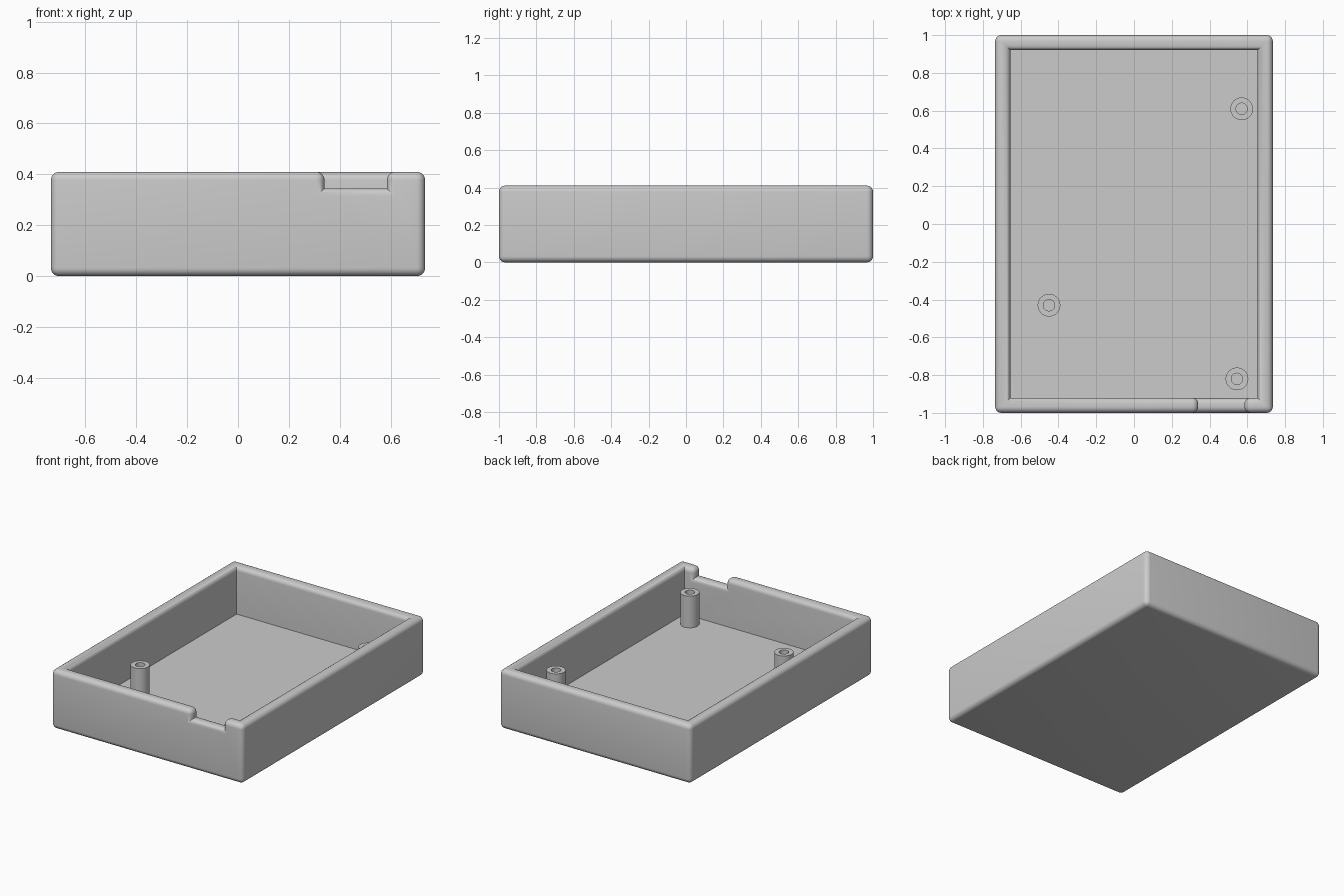
import bpy, bmesh
from mathutils import Vector

if "Cube" in bpy.data.objects:
    bpy.data.objects.remove(bpy.data.objects["Cube"], do_unlink=True)

# One plain grey plastic
grey = bpy.data.materials.new("grey plastic")
grey.use_nodes = True
GREY = (0.6, 0.6, 0.6, 1)
grey.diffuse_color = GREY
grey.node_tree.nodes["Principled BSDF"].inputs["Base Color"].default_value = GREY

WIDTH, LENGTH, HEIGHT = 1.47, 2.0, 0.41
WALL, FLOOR, ROUND = 0.08, 0.08, 0.037
NOTCH_X, NOTCH_Z = (0.34, 0.585), 0.345


def add_object(name, bm):
    mesh = bpy.data.meshes.new(name)
    bm.to_mesh(mesh)
    bm.free()
    mesh.materials.append(grey)
    obj = bpy.data.objects.new(name, mesh)
    bpy.context.collection.objects.link(obj)
    return obj


def add_box(name, low, high):
    low, high = Vector(low), Vector(high)
    bm = bmesh.new()
    bmesh.ops.create_cube(bm, size=1)
    bmesh.ops.scale(bm, vec=high - low, verts=bm.verts)
    bmesh.ops.translate(bm, vec=(low + high) / 2, verts=bm.verts)
    return add_object(name, bm)


def smooth(obj):
    bpy.ops.object.select_all(action="DESELECT")
    obj.select_set(True)
    bpy.context.view_layer.objects.active = obj
    bpy.ops.object.shade_smooth_by_angle(angle=0.6)


def cut(obj, cutter):
    mod = obj.modifiers.new("cut", "BOOLEAN")
    mod.operation, mod.solver, mod.object = "DIFFERENCE", "EXACT", cutter
    bpy.context.view_layer.objects.active = obj
    bpy.ops.object.modifier_apply(modifier=mod.name)
    bpy.data.objects.remove(cutter, do_unlink=True)


# Tray: hollowed block with a notch in the front wall
hx, hy = WIDTH / 2, LENGTH / 2
ix, iy = hx - WALL, hy - WALL
tray = add_box("tray", (-hx, -hy, 0), (hx, hy, HEIGHT))
cut(tray, add_box("cavity_cutter", (-ix, -iy, FLOOR), (ix, iy, 1)))
cut(tray, add_box("notch_cutter", (NOTCH_X[0], -hy - 0.2, NOTCH_Z),
                  (NOTCH_X[1], -iy + 0.2, 1)))

# Round every convex edge; inside corners stay sharp
bm = bmesh.new()
bm.from_mesh(tray.data)
bmesh.ops.remove_doubles(bm, verts=bm.verts, dist=0.0001)
bmesh.ops.dissolve_limit(bm, angle_limit=0.01, verts=bm.verts, edges=bm.edges)
bm.normal_update()
convex = [e for e in bm.edges if e.is_manifold and e.calc_face_angle_signed() > 0.5]
bmesh.ops.bevel(bm, geom=convex, offset=ROUND, offset_type="OFFSET", segments=6,
                profile=0.5, affect="EDGES", clamp_overlap=True)
bm.to_mesh(tray.data)
bm.free()
smooth(tray)


# Screw posts: tubes standing on the floor
def add_post(name, x, y, radius=0.06, bore=0.03, top=0.30, sides=48):
    bm = bmesh.new()
    for r, z in ((radius, FLOOR - 0.01), (radius, top), (bore, top), (bore, FLOOR - 0.01)):
        ring = bmesh.ops.create_circle(bm, segments=sides, radius=r)["verts"]
        bmesh.ops.translate(bm, vec=(x, y, z), verts=ring)
    bm.verts.ensure_lookup_table()
    for k in range(3):
        for i in range(sides):
            j = (i + 1) % sides
            a, b = k * sides, (k + 1) * sides
            bm.faces.new([bm.verts[n] for n in (a + i, a + j, b + j, b + i)])
    bmesh.ops.recalc_face_normals(bm, faces=bm.faces)
    # Outer wall faces must point away from the axis
    if bm.faces[:][0].normal.dot(bm.faces[:][0].calc_center_median() - Vector((x, y, 0.2))) < 0:
        bmesh.ops.reverse_faces(bm, faces=bm.faces)
    smooth(add_object(name, bm))


add_post("back_screw_post", 0.57, 0.61)
add_post("middle_screw_post", -0.45, -0.43)
add_post("front_screw_post", 0.545, -0.82)
